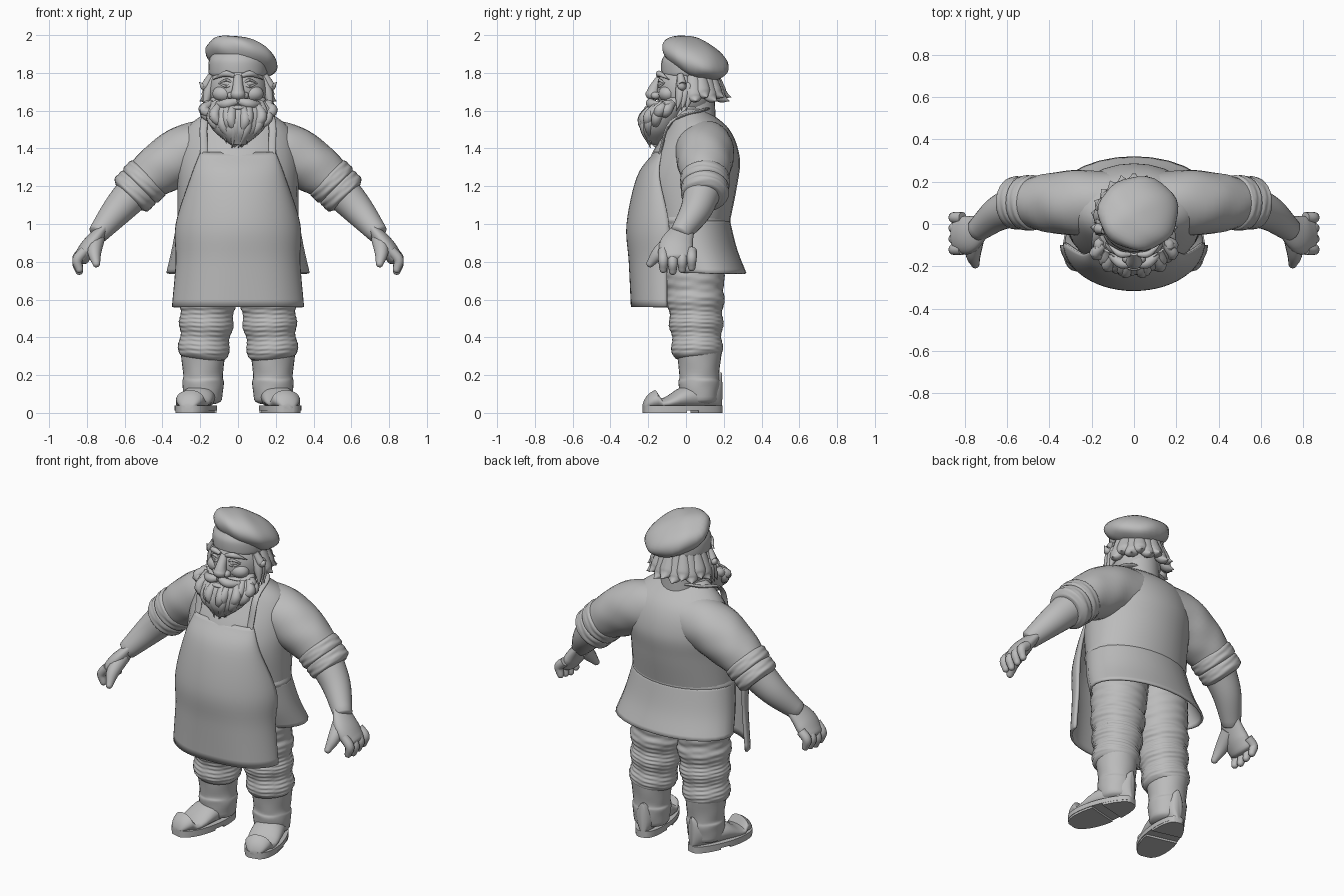
import bpy, bmesh
from math import sin, cos, pi, sqrt
from mathutils import Vector

cube = bpy.data.objects.get("Cube")
if cube:
    bpy.data.objects.remove(cube)

grey = .5
clay = bpy.data.materials.new("clay grey")
clay.use_nodes = True
clay.diffuse_color = (grey, grey, grey, 1)
clay.node_tree.nodes["Principled BSDF"].inputs["Base Color"].default_value = clay.diffuse_color


def finish(name, bm, mirror=False, thickness=0):
    """Turn the bmesh into a smooth object, mirrored or thickened on request."""
    bmesh.ops.recalc_face_normals(bm, faces=bm.faces)
    mesh = bpy.data.meshes.new(name)
    bm.to_mesh(mesh)
    bm.free()
    mesh.materials.append(clay)
    mesh.shade_smooth()
    mesh.set_sharp_from_angle(angle=pi / 4)
    obj = bpy.data.objects.new(name, mesh)
    bpy.context.collection.objects.link(obj)
    if mirror:
        obj.modifiers.new("mirror", 'MIRROR').use_mirror_merge = False
    if thickness:
        cloth = obj.modifiers.new("cloth", 'SOLIDIFY')
        cloth.thickness = thickness


def spline(keys, steps=6):
    """Smooth curve through keys of any dimension."""
    keys = [Vector(key) for key in keys]
    keys = [keys[0] * 2 - keys[1]] + keys + [keys[-1] * 2 - keys[-2]]
    points = []
    for a, b, c, d in zip(keys, keys[1:], keys[2:], keys[3:]):
        for step in range(steps):
            t = step / steps
            points.append(b + ((c - a) + ((a * 2 - b * 5 + c * 4 - d) + (b * 3 - a - c * 3 + d) * t) * t) * t / 2)
    return points + [keys[-2]]


def bridge(bm, rows, closed):
    for low, high in zip(rows, rows[1:]):
        for k in range(len(low) - (not closed)):
            n = (k + 1) % len(low)
            bm.faces.new((low[k], low[n], high[n], high[k]))


def loft(name, rings, folds=0, caps=True, segments=28, **options):
    """Skin elliptical rings, each a centre and two half axes."""
    bm = bmesh.new()
    rows = []
    for i, (centre, u, v) in enumerate(rings):
        row = []
        for k in range(segments):
            a = 2 * pi * k / segments
            crease = 1 + folds * (sin(3 * a + i) + sin(5 * a - i) / 2)
            row.append(bm.verts.new(centre + (u * cos(a) + v * sin(a)) * crease))
        rows.append(row)
    bridge(bm, rows, True)
    if caps:
        bm.faces.new(rows[0])
        bm.faces.new(rows[-1])
    finish(name, bm, **options)


def limb(name, keys, side=(0, 1, 0), squash=1, dome=.3, **options):
    """Tube through (x, y, z, radius) keys with a domed far end."""
    points = spline(keys)
    rings = []
    for i, p in enumerate(points):
        before, after = points[max(i - 1, 0)], points[min(i + 1, len(points) - 1)]
        along = Vector((after - before)[:3]).normalized()
        u = (Vector(side) - along * along.dot(Vector(side))).normalized()
        radius = max(p[3], .002)
        rings.append((Vector(p[:3]), u * radius, along.cross(u) * radius * squash))
    centre, u, v = rings[-1]
    for t in (.4, .7, .95):
        shrink = sqrt(1 - t * t)
        rings.append((centre + along * u.length * dome * t, u * shrink, v * shrink))
    loft(name, rings, **options)


def lock(name, root, middle, tip, radius, **options):
    """Tuft of hair that swells and ends in a point."""
    limb(name, [(*root, radius * .7), (*middle, radius), (*tip, 0)], segments=10, **options)


def body(name, keys, **options):
    """Level oval rings from (z, half width, front y, back y) keys."""
    loft(name, [(Vector((0, (front + back) / 2, z)), Vector((w, 0, 0)), Vector((0, (back - front) / 2, 0)))
                for z, w, front, back in spline(keys)], **options)


def blob(name, centre, size, slope=(0, 0), puff=0, **options):
    bm = bmesh.new()
    bmesh.ops.create_uvsphere(bm, u_segments=32, v_segments=20, radius=1)
    for v in bm.verts:
        x, y, z = v.co
        swell = 1 + puff * sin(5 * x + 3 * z) * cos(6 * y + x)
        local = Vector((x * size[0], y * size[1], z * size[2])) * swell
        local.z += local.x * slope[0] + local.y * slope[1]
        v.co = Vector(centre) + local
    finish(name, bm, **options)


# Shirt, open skirt and waist tie
body("shirt", [(1, .32, -.2, .23), (1.2, .32, -.23, .27), (1.35, .32, -.19, .285), (1.5, .28, -.11, .23), (1.61, .14, -.06, .1)])
body("shirt_skirt", [(.74, .38, -.1, .32), (.87, .35, -.16, .27), (1.03, .32, -.2, .23)], caps=False, thickness=.012)
body("waist_tie", [(1, .32, -.2, .23), (1.02, .325, -.21, .235), (1.04, .32, -.2, .23)])

# Apron wrapped around the belly
bm = bmesh.new()
rows = []
columns = 28
for z, width, front, edge in spline([(1.38, .2, -.17, -.13), (1.25, .25, -.26, -.14), (1, .33, -.315, -.09),
                                     (.8, .33, -.305, -.1), (.56, .35, -.295, -.1)]):
    row = []
    for k in range(columns + 1):
        a = pi * (k / columns - .5)
        drape = .01 * sin(5 * a + 1) * cos(a) * max(0, 1 - z)
        row.append(bm.verts.new((width * sin(a), edge + (front - edge) * cos(a) + drape, z)))
    rows.append(row)
bridge(bm, rows, False)
finish("apron", bm, thickness=.015)

limb("apron_straps", [(.18, -.14, 1.37, .02), (.18, -.08, 1.54, .02), (.14, .08, 1.6, .02), (0, .12, 1.61, .02)],
     side=(1, 0, 0), squash=.4, mirror=True)
limb("collar", [(.01, -.17, 1.42, .02), (.12, -.05, 1.57, .03), (.1, .06, 1.61, .02), (0, .1, 1.61, .02)],
     side=(0, 0, 1), squash=.6, mirror=True)

# Sleeves, rolled cuffs and forearms
limb("sleeves", [(.05, .1, 1.42, .14), (.25, .1, 1.38, .155), (.4, .1, 1.3, .14), (.52, .1, 1.21, .11)],
     folds=.012, mirror=True)
for i, cuff in enumerate(("upper", "lower")):
    start = Vector((.46, .1, 1.26)) + Vector((.05, 0, -.05)) * i
    end = start + Vector((.07, 0, -.07))
    radius = .13 - .005 * i
    limb(cuff + "_rolled_cuffs", [(*start.lerp(end, t), radius - hem) for t, hem in
                                  ((0, .03), (.2, .002), (.5, 0), (.8, .002), (1, .03))], dome=0, folds=.01, mirror=True)
limb("forearms", [(.54, .09, 1.18, .1), (.64, .05, 1.07, .082), (.74, -.03, .95, .055)], mirror=True)

# Hands
limb("palms", [(.71, -.01, .98, .055), (.78, -.05, .89, .09), (.83, -.05, .82, .085)], squash=.5, mirror=True)
for i, finger in enumerate(("index", "middle", "ring", "little")):
    y = -.12 + .05 * i
    lift = .01 * abs(i - 1)
    limb(finger + "_fingers", [(.81, y, .86, .027), (.85, y, .8 + lift, .027), (.84, y, .75 + lift, .02)],
         dome=1, segments=12, mirror=True)
limb("thumbs", [(.75, -.06, .92, .045), (.76, -.14, .85, .037), (.75, -.19, .79, .02)],
     dome=1, side=(1, 0, 0), segments=12, mirror=True)

# Trousers sag into gathers above the boots
gathers = []
for x, y, z, radius in spline([(.14, .04, .9, .17), (.16, .05, .6, .15), (.17, .055, .45, .138), (.185, .06, .31, .13)]):
    gathers.append((x, y, z, radius + .006 * cos((z - .34) * 50) * (z < .65)))
limb("trousers", gathers, folds=.014, mirror=True)

# Boots, toes turned out
limb("boot_shafts", [(.185, .07, .33, .12), (.185, .07, .2, .105), (.185, .07, .16, .11), (.185, .07, .07, .1)],
     folds=.008, mirror=True)
forward = Vector((.25, -1, 0)).normalized()
across = Vector((-forward.y, forward.x, 0))
heel = Vector((.165, .19, 0))
foot_length = .43


def foot(t):
    """Point on the foot's midline and its half width there."""
    return heel + forward * foot_length * t, across * (.08 + .025 * t) * sin(pi * t) ** .35


stations = [.5 - .495 * cos(pi * i / 20) for i in range(21)]
rings = []
for t in stations:
    middle, half_width = foot(t)
    height = (.115 + .06 * cos(pi * min(1, t * 1.3))**3 * (t < .8) + .02 * (1 - t)) * (1 - t ** 8) ** .5
    rings.append((middle + Vector((0, 0, .02 + height / 2)), half_width, Vector((0, 0, height / 2))))
loft("boot_feet", rings, mirror=True)


def sole(name, start, end, bottom, top, grow):
    bm = bmesh.new()
    sides = [foot(t) for t in stations if start <= t <= end]
    outline = [p + w * grow for p, w in sides] + [p - w * grow for p, w in reversed(sides)]
    face = bm.faces.new([bm.verts.new((p.x, p.y, bottom)) for p in outline])
    raised = bmesh.ops.extrude_face_region(bm, geom=[face])["geom"]
    for v in raised:
        if isinstance(v, bmesh.types.BMVert):
            v.co.z = top
    finish(name, bm, mirror=True)


sole("boot_soles", 0, 1, .012, .04, 1.08)
sole("boot_heels", 0, .4, 0, .03, 1.06)
sole("boot_treads", .43, 1, 0, .03, 1.04)

# Head and face
blob("head", (0, 0, 1.71), (.155, .155, .17))
limb("neck", [(0, .04, 1.5, .12), (0, .03, 1.7, .12)])
blob("cheeks", (.075, -.095, 1.69), (.06, .05, .045), mirror=True)
limb("nose", [(0, -.13, 1.78, .022), (0, -.165, 1.72, .03), (0, -.175, 1.685, .04)], dome=.8, side=(1, 0, 0))
blob("nostrils", (.035, -.16, 1.68), (.022, .025, .02), mirror=True)
blob("eyes", (.06, -.12, 1.745), (.03, .02, .02), mirror=True)
for lid, rise in (("upper", .017), ("lower", -.017)):
    limb(lid + "_eyelids", [(.025, -.14, 1.745, .004), (.06, -.14, 1.745 + rise, .008), (.1, -.115, 1.745, .004)],
         mirror=True, segments=8, side=(0, 0, 1))
lock("eyebrows", (.02, -.145, 1.785), (.07, -.14, 1.795), (.13, -.09, 1.765), .016, side=(0, 0, 1), mirror=True)
blob("ears", (.16, .01, 1.71), (.02, .03, .04), mirror=True)

# Beard made of a core and two layers of locks
body("beard_core", [(1.67, .14, -.12, .02), (1.6, .175, -.22, .01), (1.5, .135, -.24, -.04), (1.42, .04, -.2, -.1)])
for layer, count, low, swell in (("under", 15, 1.4, 1), ("over", 12, 1.45, 1.08)):
    for i in range(count):
        t = 2 * i / (count - 1) - 1
        x, y = sin(t * 1.45), -cos(t * 1.45)
        tip = low + .15 * t * t + .01 * (i % 2)
        sway = .015 * (-1) ** i
        lock("%s_beard_lock_%d" % (layer, i + 1), (.15 * x, -.06 + .1 * y, 1.64),
             (.165 * x * swell + sway, -.09 + .13 * y * swell, (1.64 + tip) / 2),
             (.08 * x - sway, -.12 + .07 * y, tip), .028, side=(-y, x, 0))
lock("moustache", (.005, -.185, 1.65), (.07, -.18, 1.635), (.155, -.1, 1.63), .026, side=(0, 0, 1), mirror=True)
blob("lower_lip", (0, -.2, 1.615), (.04, .02, .012))
for i in range(3):
    y = .025 * i - .03
    lock("sideburns_%d" % (i + 1), (.13, y, 1.78), (.16, y, 1.69), (.18, y - .02, 1.6), .026, mirror=True)

# Hair sweeping out below the cap
for i in range(6):
    a = .15 + .28 * i
    x, y = cos(a), sin(a)
    lift = .02 * (i % 2)
    lock("hair_locks_%d" % (i + 1), (.13 * x, .02 + .13 * y, 1.8), (.165 * x, .02 + .165 * y, 1.68 + lift),
         (.205 * x, .02 + .22 * y, 1.65 + lift), .045, side=(-y, x, 0), squash=.7, mirror=True)
lock("temple_curls", (.14, -.03, 1.79), (.175, -.02, 1.73), (.205, -.015, 1.75), .025, mirror=True)

# Cap: band and slouched crown
body("cap_band", [(1.78, .145, -.12, .16), (1.8, .155, -.13, .17), (1.86, .155, -.13, .17), (1.9, .14, -.11, .16)])
blob("cap_crown", (.02, .05, 1.88), (.19, .175, .1), slope=(-.2, -.3), puff=.03)
